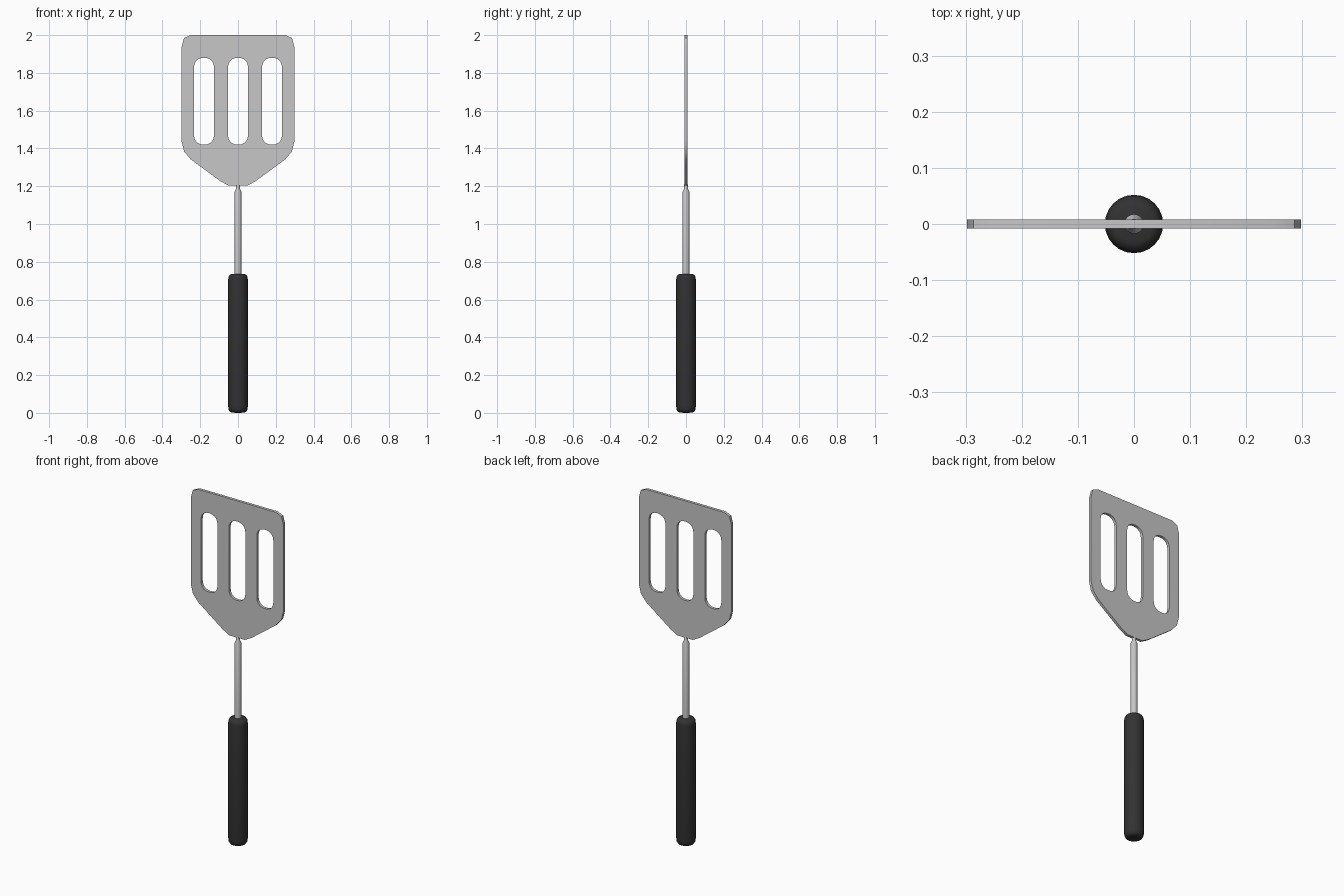
import bpy, math

if "Cube" in bpy.data.objects:
    bpy.data.objects.remove(bpy.data.objects["Cube"])


def material(name, rgb):
    m = bpy.data.materials.new(name)
    m.diffuse_color = (*rgb, 1)
    m.use_nodes = True
    m.node_tree.nodes["Principled BSDF"].inputs["Base Color"].default_value = m.diffuse_color
    return m


steel = material("brushed_steel", (0.57, 0.57, 0.57))
rubber = material("black_rubber", (0.032, 0.032, 0.032))


def finish(ob, mat, angle=35):
    bpy.ops.object.select_all(action='DESELECT')
    ob.select_set(True)
    bpy.context.view_layer.objects.active = ob
    if ob.type == 'CURVE':
        bpy.ops.object.convert(target='MESH')
        ob = bpy.context.object
    ob.data.materials.clear()
    ob.data.materials.append(mat)
    bpy.ops.object.shade_smooth_by_angle(angle=math.radians(angle))
    return ob


def lathe(name, profile, sides, mat):
    """Closed solid of revolution round z from (radius, height) pairs."""
    verts, faces = [], []
    for r, z in profile:
        for i in range(sides):
            a = 2 * math.pi * i / sides
            verts.append((r * math.cos(a), r * math.sin(a), z))
    for k in range(len(profile) - 1):
        for i in range(sides):
            j = (i + 1) % sides
            faces.append((k * sides + i, k * sides + j,
                          (k + 1) * sides + j, (k + 1) * sides + i))
    faces.append(tuple(reversed(range(sides))))
    faces.append(tuple(range(len(verts) - sides, len(verts))))
    me = bpy.data.meshes.new(name)
    me.from_pydata(verts, [], faces)
    ob = bpy.data.objects.new(name, me)
    bpy.context.collection.objects.link(ob)
    return finish(ob, mat)


def slot(cx, z0, z1, w, n=10):
    """Rounded slot outline with slightly squared ends."""
    pts = []
    r = 0.05
    for cz, start in ((z1 - r, 0), (z0 + r, math.pi)):
        for i in range(n + 1):
            a = start + math.pi * i / n
            c, s = math.cos(a), math.sin(a)
            pts.append((cx + w * math.copysign(abs(c) ** 0.9, c),
                        cz + r * math.copysign(abs(s) ** 0.9, s)))
    return pts


# Blade: mirrored outline with three slots, extruded as a filled curve
half = [(0.05, 1.203), (0.095, 1.228), (0.25, 1.342), (0.285, 1.383),
        (0.298, 1.435), (0.298, 1.94), (0.286, 1.985), (0.25, 2.0)]
outline = half + [(-x, z) for x, z in reversed(half)]
loops = [outline] + [slot(c, 1.42, 1.88, 0.053) for c in (-0.18, 0, 0.18)]

cu = bpy.data.curves.new("blade", 'CURVE')
cu.dimensions = '2D'
cu.fill_mode = 'BOTH'
cu.extrude = 0.008
for pts in loops:
    sp = cu.splines.new('POLY')
    sp.points.add(len(pts) - 1)
    for p, (x, z) in zip(sp.points, pts):
        p.co = (x, z, 0, 1)
    sp.use_cyclic_u = True
blade = bpy.data.objects.new("blade", cu)
blade.rotation_euler = (math.pi / 2, 0, 0)
bpy.context.collection.objects.link(blade)
finish(blade, steel)

# Rod between handle and blade, with a thin tapered tip
lathe("rod", [(0.0175, 0.70), (0.0175, 1.172), (0.010, 1.188), (0.009, 1.215)],
      20, steel)

# Grip with rounded ends
lathe("handle", [(0.034, 0.002), (0.044, 0.007), (0.050, 0.018), (0.052, 0.035),
                 (0.052, 0.705), (0.050, 0.72), (0.044, 0.731), (0.034, 0.736)],
      24, rubber)

# Rod end showing at the base of the grip
lathe("rod_end", [(0.0175, 0.0), (0.0175, 0.02)], 20, steel).data.materials[0] = rubber
